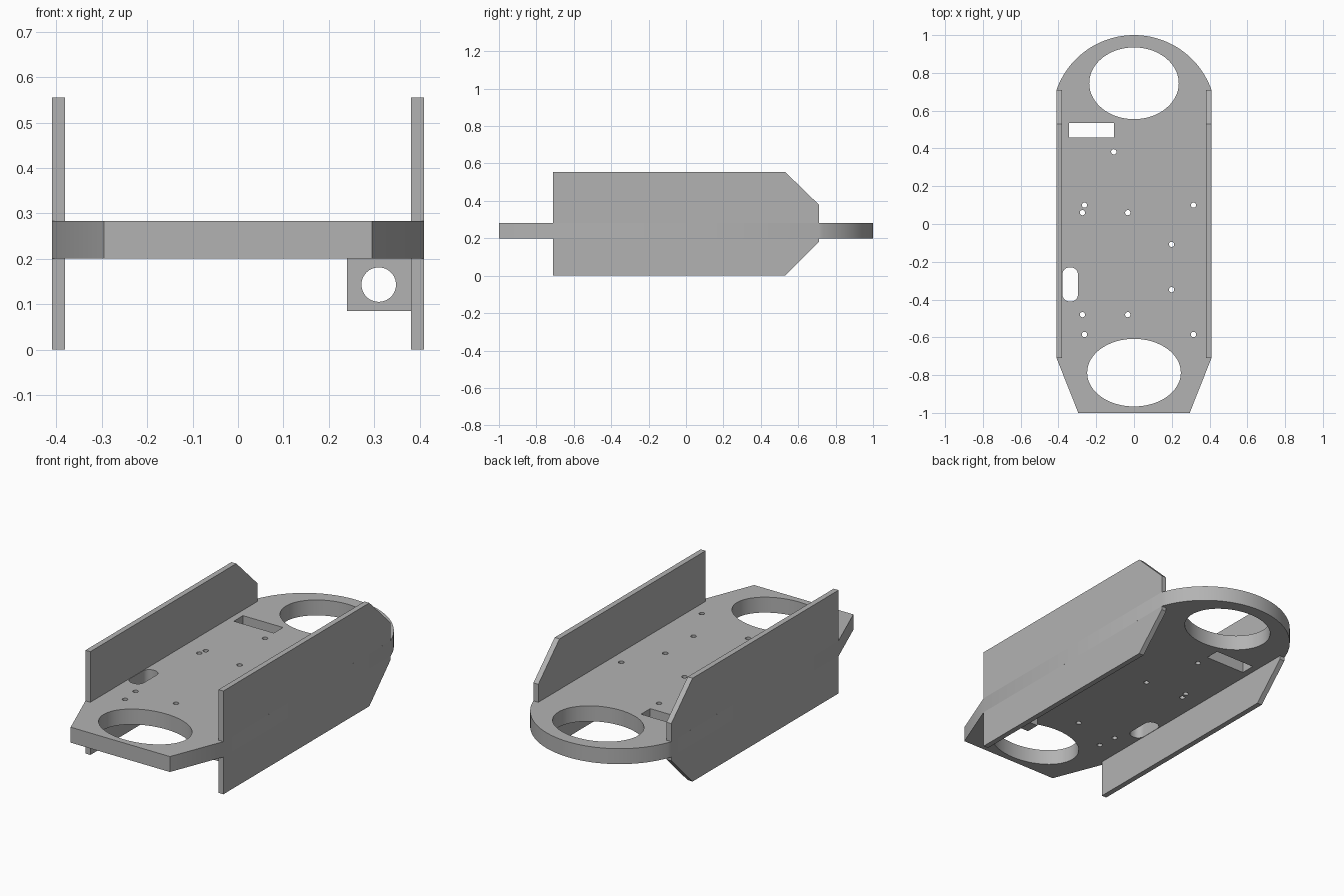
import bpy, bmesh
from math import pi, sin, cos, radians
from mathutils import Matrix

cube = bpy.data.objects.get("Cube")
if cube:
    bpy.data.objects.remove(cube)

grey = bpy.data.materials.new("plain grey")
grey.use_nodes = True
colour = (0.45, 0.45, 0.45, 1)
grey.diffuse_color = colour
grey.node_tree.nodes["Principled BSDF"].inputs["Base Color"].default_value = colour


def arc(cx, cy, rx, ry, start=0, end=360, steps=64, closed=True):
    count = steps if closed else steps + 1
    angles = [radians(start + (end - start) * i / steps) for i in range(count)]
    return [(cx + rx * cos(a), cy + ry * sin(a)) for a in angles]


def rectangle(x0, x1, y0, y1):
    return [(x0, y0), (x1, y0), (x1, y1), (x0, y1)]


def rounded(x0, x1, y0, y1, r):
    corners = [(x1 - r, y1 - r), (x0 + r, y1 - r), (x0 + r, y0 + r), (x1 - r, y0 + r)]
    points = []
    for i, (cx, cy) in enumerate(corners):
        points += arc(cx, cy, r, r, i * 90, i * 90 + 90, 8, False)
    return points


def sheet(name, loops, thickness, matrix):
    """Extrude an outline (first loop) with openings (other loops)."""
    curve = bpy.data.curves.new(name, "CURVE")
    curve.dimensions = "2D"
    curve.fill_mode = "BOTH"
    curve.extrude = thickness / 2
    for loop in loops:
        spline = curve.splines.new("POLY")
        spline.points.add(len(loop) - 1)
        for point, (x, y) in zip(spline.points, loop):
            point.co = (x, y, 0, 1)
        spline.use_cyclic_u = True
    obj = bpy.data.objects.new(name, curve)
    bpy.context.collection.objects.link(obj)
    bpy.ops.object.select_all(action="DESELECT")
    obj.select_set(True)
    bpy.context.view_layer.objects.active = obj
    bpy.ops.object.convert(target="MESH")
    obj = bpy.context.object
    obj.name = name
    # Weld the seams and place the part
    bm = bmesh.new()
    bm.from_mesh(obj.data)
    bmesh.ops.remove_doubles(bm, verts=bm.verts, dist=0.0002)
    bmesh.ops.transform(bm, matrix=matrix, verts=bm.verts)
    bmesh.ops.recalc_face_normals(bm, faces=bm.faces)
    bm.to_mesh(obj.data)
    bm.free()
    obj.data.materials.clear()
    obj.data.materials.append(grey)
    bpy.ops.object.shade_smooth_by_angle(angle=radians(30))
    return obj


# Base plate: tapered front, rounded back, and all its openings
outline = [(-0.41, -0.71), (-0.295, -1), (0.295, -1), (0.41, -0.71)]
outline += arc(0, 0.565, 0.435, 0.435, 19.5, 160.5, 48, False)
openings = [
    arc(0, 0.745, 0.237, 0.19),
    arc(0, -0.787, 0.248, 0.179),
    rectangle(-0.345, -0.107, 0.457, 0.535),
    rounded(-0.379, -0.297, -0.41, -0.23, 0.037),
]
screw_holes = [(-0.107, 0.382), (-0.262, 0.1), (-0.273, 0.06), (-0.033, 0.06),
               (0.315, 0.1), (0.199, -0.108), (0.199, -0.348), (-0.273, -0.48),
               (-0.033, -0.48), (-0.262, -0.585), (0.315, -0.585)]
openings += [arc(x, y, 0.014, 0.014, steps=20) for x, y in screw_holes]
sheet("base_plate", [outline] + openings, 0.083, Matrix.Translation((0, 0, 0.2415)))

# Side panels: local x, y become world y, z
upright = Matrix(((0, 0, 1, 0), (1, 0, 0, 0), (0, 1, 0, 0), (0, 0, 0, 1)))
profile = [(-0.71, 0), (0.53, 0), (0.71, 0.18), (0.71, 0.38), (0.53, 0.555), (-0.71, 0.555)]
for side, sign in (("left", 1), ("right", -1)):
    sheet(side + "_side_panel", [profile], 0.029,
          Matrix.Translation((sign * 0.3955, 0, 0)) @ upright)

# Drilled bracket hanging under the plate beside the left panel
sheet("drilled_bracket",
      [rectangle(0.24, 0.382, 0.085, 0.201), arc(0.31, 0.143, 0.038, 0.038, steps=40)],
      0.075, Matrix.Translation((0, -0.522, 0)) @ Matrix.Rotation(pi / 2, 4, "X"))
